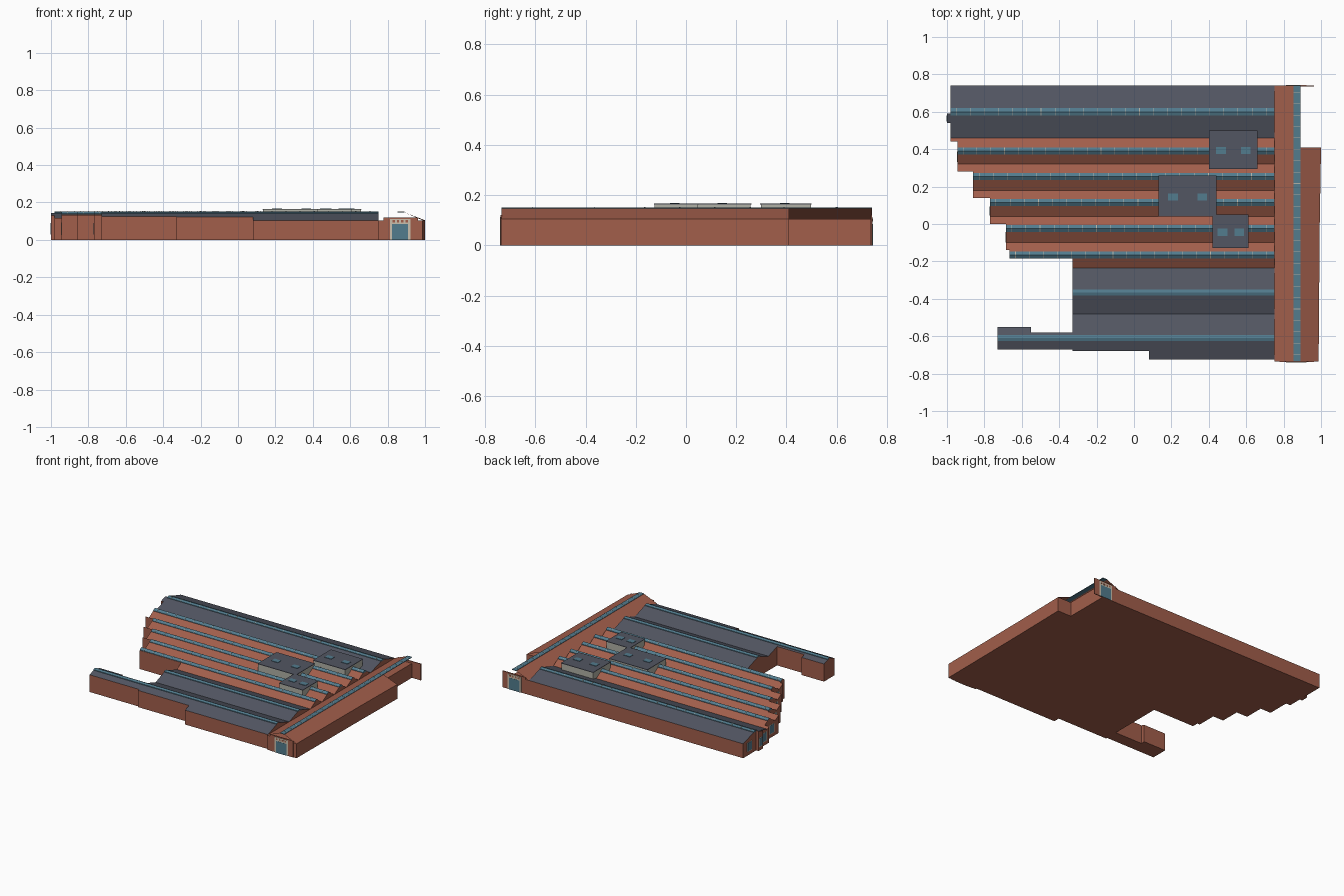
import bpy, bmesh
from mathutils import Vector

if "Cube" in bpy.data.objects:
    bpy.data.objects.remove(bpy.data.objects["Cube"])


def material(name, rgb):
    m = bpy.data.materials.new(name)
    m.diffuse_color = (*rgb, 1)
    m.use_nodes = True
    m.node_tree.nodes["Principled BSDF"].inputs["Base Color"].default_value = m.diffuse_color
    return m


BRICK = material("brick", (0.36, 0.112, 0.070))
SLATE = material("slate", (0.085, 0.093, 0.122))
GLASS = material("teal glass", (0.085, 0.20, 0.27))
CREAM = material("cream trim", (0.60, 0.53, 0.42))
PANEL = material("grey panel", (0.44, 0.44, 0.38))
EAVE, RIDGE, EAST = 0.105, 0.148, 0.75


def finish(bm, name, *mats):
    me = bpy.data.meshes.new(name)
    bm.to_mesh(me)
    bm.free()
    for m in mats:
        me.materials.append(m)
    ob = bpy.data.objects.new(name, me)
    bpy.context.collection.objects.link(ob)
    return ob


def face(bm, pts, out, mat=0):
    """Add one face turned towards the direction out."""
    clean = []
    for p in pts:
        p = Vector(p)
        if all((p - q).length > 1e-5 for q in clean):
            clean.append(p)
    if len(clean) < 3:
        return
    f = bm.faces.new([bm.verts.new(p) for p in clean])
    f.normal_update()
    if f.normal.dot(Vector(out)) < 0:
        f.normal_flip()
    f.material_index = mat


def prism(bm, pts, shift):
    """Extrude a closed outline along shift."""
    a = [bm.verts.new(p) for p in pts]
    b = [bm.verts.new(Vector(p) + Vector(shift)) for p in pts]
    n = len(a)
    faces = [bm.faces.new(a), bm.faces.new(b[::-1])]
    faces += [bm.faces.new((a[i], b[i], b[(i + 1) % n], a[(i + 1) % n])) for i in range(n)]
    bmesh.ops.recalc_face_normals(bm, faces=faces)


def add_box(bm, x0, x1, y0, y1, z0, z1):
    prism(bm, [(x0, y0, z0), (x1, y0, z0), (x1, y1, z0), (x0, y1, z0)], (0, 0, z1 - z0))


def box(name, mat, *dims):
    bm = bmesh.new()
    add_box(bm, *dims)
    return finish(bm, name, mat)


# Roof section of the hall: valleys and ridges alternate from south to north
SECTION = [-0.725, -0.61, -0.48, -0.365, -0.235, -0.165, -0.10, -0.025, 0.04,
           0.115, 0.18, 0.255, 0.32, 0.39, 0.46, 0.60, 0.74]
HEIGHT = [RIDGE if i % 2 else EAVE for i in range(len(SECTION))]


def roof_z(y):
    for i in range(len(SECTION) - 1):
        a, b = SECTION[i], SECTION[i + 1]
        if a - 1e-6 <= y <= b + 1e-6:
            return HEIGHT[i] + (HEIGHT[i + 1] - HEIGHT[i]) * (y - a) / (b - a)


# Stepped footprint: (south edge, x spans), each row runs up to the next edge
ROWS = [(-0.725, [(0.08, EAST)]), (-0.68, [(-0.33, EAST)]), (-0.67, [(-0.73, EAST)]),
        (-0.58, [(-0.73, -0.55), (-0.33, EAST)]), (-0.55, [(-0.33, EAST)]),
        (-0.185, [(-0.665, EAST)]), (-0.14, [(-0.685, EAST)]), (0.0, [(-0.77, EAST)]),
        (0.14, [(-0.86, EAST)]), (0.28, [(-0.945, EAST)]), (0.44, [(-0.98, EAST)]),
        (0.54, [(-1.0, EAST)]), (0.59, [(-0.98, EAST)]), (0.74, [])]


def covered(spans, x):
    return any(a < x < b for a, b in spans)


# Main hall: roof slopes, floor, gable ends and stepped side walls
bm = bmesh.new()
below = []
for i, (y0, spans) in enumerate(ROWS):
    cuts = sorted({x for s in spans + below for x in s})
    for a, b in zip(cuts, cuts[1:]):
        mid = (a + b) / 2
        here, prev = covered(spans, mid), covered(below, mid)
        if here != prev:
            z = roof_z(y0)
            face(bm, [(a, y0, 0), (b, y0, 0), (b, y0, z), (a, y0, z)], (0, -1 if here else 1, 0))
    below = spans
    if not spans:
        break
    y1 = ROWS[i + 1][0]
    ys = [y0] + [y for y in SECTION if y0 + 1e-6 < y < y1 - 1e-6] + [y1]
    for a, b in spans:
        for p, q in zip(ys, ys[1:]):
            slate = (p + q) / 2 > 0.46 or (p + q) / 2 < -0.235
            face(bm, [(a, p, roof_z(p)), (b, p, roof_z(p)), (b, q, roof_z(q)), (a, q, roof_z(q))],
                 (0, 0, 1), int(slate))
        face(bm, [(a, y0, 0), (b, y0, 0), (b, y1, 0), (a, y1, 0)], (0, 0, -1))
        for x, out in ((a, -1), (b, 1)):
            base = EAVE if x == EAST else 0
            face(bm, [(x, y0, base)] + [(x, y, roof_z(y)) for y in ys] + [(x, y1, base)], (out, 0, 0))
bmesh.ops.remove_doubles(bm, verts=bm.verts, dist=1e-5)
finish(bm, "main_hall", BRICK, SLATE)

# Ridge skylights with glazing bars: ridge y, west end, half width, drop at the edge
SKYLIGHTS = [(0.60, -0.98, 0.019, 0.006), (0.39, -0.945, 0.019, 0.012), (0.255, -0.86, 0.019, 0.012),
             (0.115, -0.77, 0.019, 0.012), (-0.025, -0.685, 0.019, 0.012),
             (-0.165, -0.665, 0.019, 0.012), (-0.365, -0.33, 0.016, 0.005), (-0.61, -0.73, 0.016, 0.005)]
glass, bars = bmesh.new(), bmesh.new()
for y, x0, w, drop in SKYLIGHTS:
    def outline(x, lift):
        lo = RIDGE - drop
        return [(x, y - w, lo - 0.003), (x, y - w, lo + lift), (x, y, RIDGE + lift),
                (x, y + w, lo + lift), (x, y + w, lo - 0.003)]
    prism(glass, outline(x0, 0.004), (EAST - x0, 0, 0))
    if y > -0.3:
        n = round((EAST - x0) / 0.075)
        for k in range(n):
            prism(bars, outline(x0 + 0.03 + k * (EAST - x0) / n, 0.0055), (0.003, 0, 0))
# East range skylight
add_box(glass, 0.853, 0.889, -0.735, 0.74, RIDGE - 0.002, RIDGE + 0.002)
for k in range(24):
    y = -0.70 + k * 0.061
    add_box(bars, 0.853, 0.889, y, y + 0.003, RIDGE, RIDGE + 0.003)
finish(glass, "ridge_skylights", GLASS)
finish(bars, "glazing_bars", PANEL)

# East range: walls
bm = bmesh.new()
prism(bm, [(EAST, -0.735, 0), (0.987, -0.735, 0), (0.993, 0, 0), (1.0, 0.41, 0),
           (0.89, 0.41, 0), (0.89, 0.74, 0), (EAST, 0.74, 0)], (0, 0, EAVE))
finish(bm, "east_range_walls", BRICK)

# East range: open-ended roof sheets, the east one stopping short
bm = bmesh.new()
face(bm, [(EAST, -0.735, EAVE), (0.855, -0.735, RIDGE), (0.855, 0.74, RIDGE), (EAST, 0.74, EAVE)], (0, 0, 1))
face(bm, [(0.887, -0.735, RIDGE), (0.987, -0.735, EAVE), (0.993, 0, EAVE), (1.0, 0.41, EAVE),
          (0.887, 0.41, RIDGE)], (0, 0, 1))
finish(bm, "east_range_roof", BRICK)

# Entrance fronts at both ends of the east range
for end, y, s in (("south", -0.735, -1), ("north", 0.738, 1)):
    def plate(name, mat, x0, x1, z0, z1, a, b):
        box(end + "_" + name, mat, x0, x1, *sorted((y + s * a, y + s * b)), z0, z1)
    plate("entrance_wall", BRICK, 0.777, 0.962, 0, 0.12, -0.003, 0.003)
    plate("door_surround", CREAM, 0.812, 0.922, 0, 0.112, 0.003, 0.005)
    plate("door", GLASS, 0.824, 0.910, 0, 0.085, 0.005, 0.006)
    for k in range(4):
        x = 0.826 + k * 0.023
        plate("transom_panel_%d" % k, BRICK, x, x + 0.013, 0.094, 0.106, 0.005, 0.006)

# Windows in the west gable ends
for i, (x, y) in enumerate([(-1.0, 0.565), (-0.98, 0.495), (-0.98, 0.665), (-0.945, 0.36),
                            (-0.86, 0.21), (-0.77, 0.07), (-0.685, -0.07)]):
    w = 0.016 if i == 0 else 0.024
    box("gable_frame_%d" % i, CREAM, x - 0.001, x, y - w - 0.004, y + w + 0.004, 0.026, 0.094)
    box("gable_window_%d" % i, GLASS, x - 0.002, x, y - w, y + w, 0.03, 0.09)

# Rooftop plant rooms with paired rooflights
for i, (x0, x1, y0, y1, lights) in enumerate([
        (0.40, 0.66, 0.295, 0.50, (0.465, 0.598)),
        (0.13, 0.44, 0.04, 0.26, (0.208, 0.365)),
        (0.42, 0.613, -0.128, 0.05, (0.473, 0.563))]):
    box("plant_room_%d" % i, PANEL, x0 + 0.003, x1 - 0.003, y0 + 0.003, y1 - 0.003, 0.108, 0.162)
    box("plant_roof_%d" % i, SLATE, x0, x1, y0, y1, 0.162, 0.166)
    yc = (y0 + y1) / 2 - 0.005
    for j, x in enumerate(lights):
        box("rooflight_%d_%d" % (i, j), GLASS, x - 0.026, x + 0.026, yc - 0.019, yc + 0.019, 0.166, 0.169)
